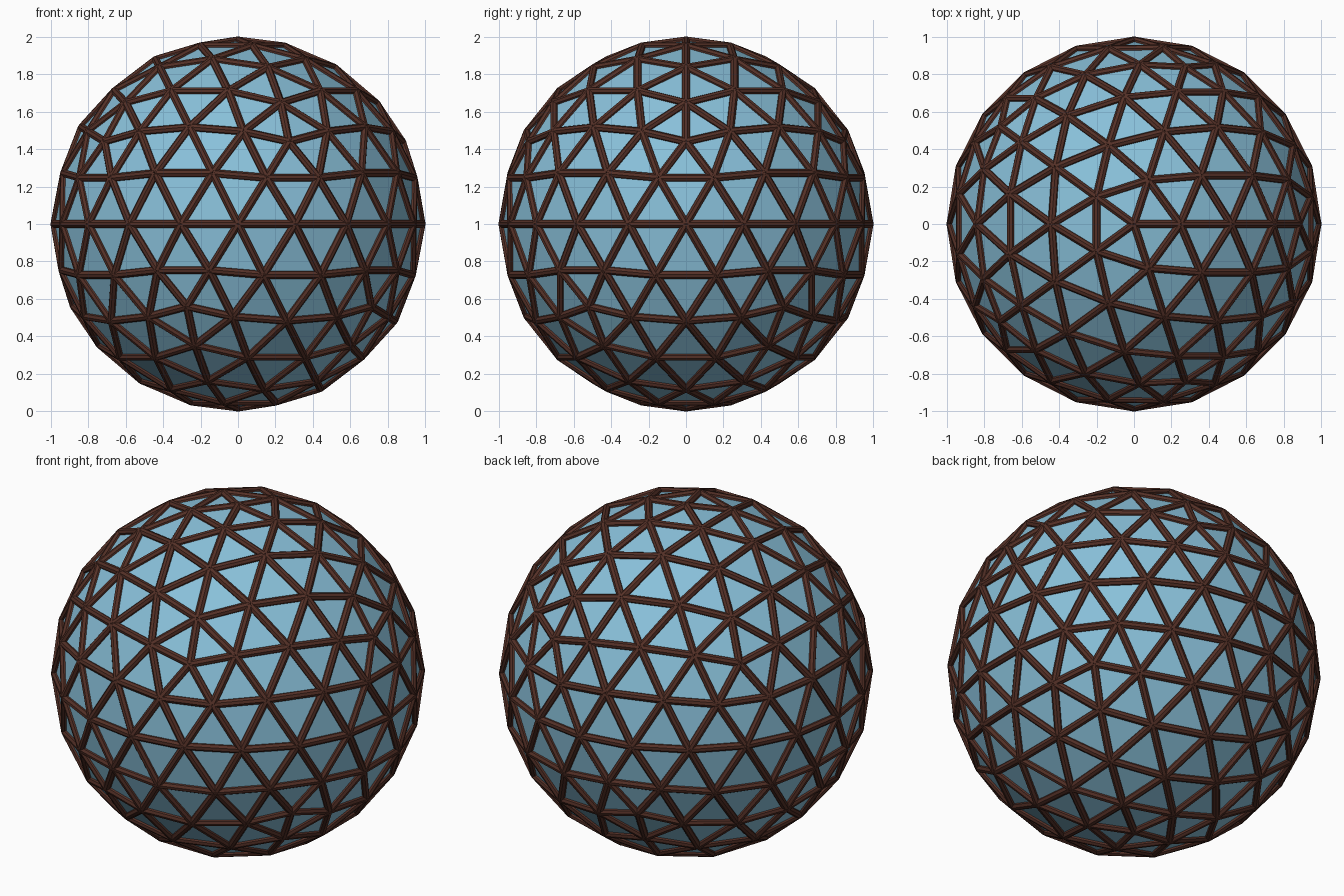
import bpy, bmesh, math
from mathutils import Vector

if "Cube" in bpy.data.objects:
    bpy.data.objects.remove(bpy.data.objects["Cube"])

R = 0.98        # radius of the geodesic nodes
TUBE = 0.022    # strut radius
SIDES = 8
CENTRE = Vector((0, 0, 1))


def material(name, rgb):
    m = bpy.data.materials.new(name)
    m.diffuse_color = (*rgb, 1)
    m.use_nodes = True
    m.node_tree.nodes["Principled BSDF"].inputs["Base Color"].default_value = m.diffuse_color
    return m


def add_object(name, bm, mat):
    bmesh.ops.recalc_face_normals(bm, faces=bm.faces[:])
    me = bpy.data.meshes.new(name)
    bm.to_mesh(me)
    me.materials.append(mat)
    ob = bpy.data.objects.new(name, me)
    ob.location = CENTRE
    bpy.context.collection.objects.link(ob)
    return ob


# Glass panels: icosahedron split four ways per edge, pushed onto the sphere
panels = bmesh.new()
bmesh.ops.create_icosphere(panels, subdivisions=1, radius=1)
bmesh.ops.subdivide_edges(panels, edges=panels.edges[:], cuts=3, use_grid_fill=True)
bmesh.ops.triangulate(panels, faces=[f for f in panels.faces if len(f.verts) > 3])
for v in panels.verts:
    v.co = v.co.normalized() * R

# Struts: one tube along every panel edge, a flat side facing outward
struts = bmesh.new()
for e in panels.edges:
    a, b = (v.co.copy() for v in e.verts)
    out = (a + b).normalized()
    side = (b - a).normalized().cross(out)
    rings = []
    for p in (a, b):
        ring = []
        for i in range(SIDES):
            t = 2 * math.pi * (i + 0.5) / SIDES
            ring.append(struts.verts.new(p + TUBE * (math.cos(t) * out + math.sin(t) * side)))
        rings.append(ring)
    for i in range(SIDES):
        j = (i + 1) % SIDES
        struts.faces.new((rings[0][i], rings[0][j], rings[1][j], rings[1][i]))
    struts.faces.new(rings[0][::-1])
    struts.faces.new(rings[1])

add_object("glass_panels", panels, material("blue_glass", (0.25, 0.53, 0.70)))
add_object("frame_struts", struts, material("brown_frame", (0.09, 0.03, 0.02)))
